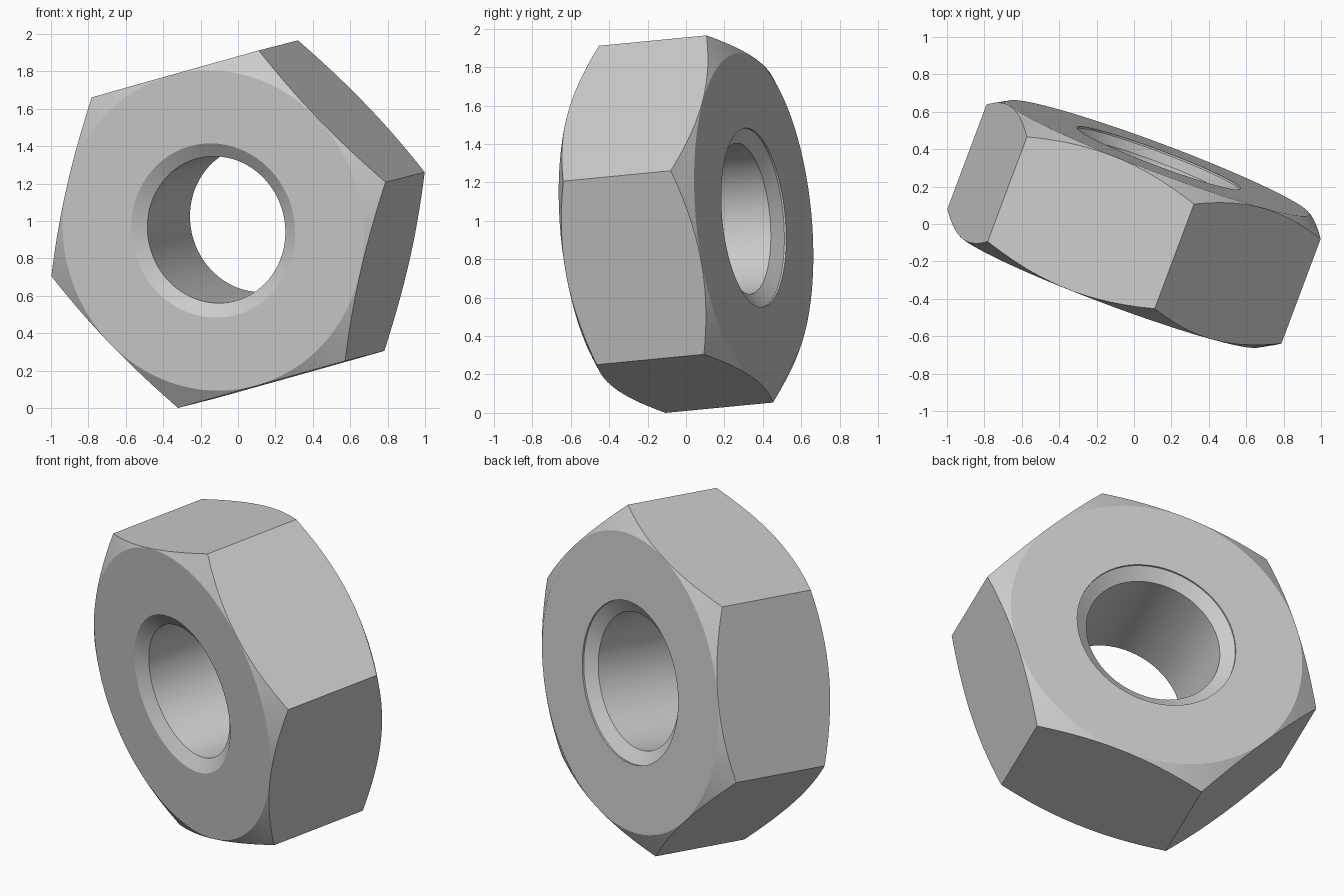
import bpy, bmesh, math
from mathutils import Vector, Matrix

cube = bpy.data.objects.get("Cube")
if cube:
    bpy.data.objects.remove(cube, do_unlink=True)

HALF = 0.378          # half thickness
CORNER = 0.995        # centre to hexagon corner
FACE_R = 0.86         # flat ring outer radius
RIM_R, BORE_R = 0.468, 0.394
SINK = 0.047          # depth of the countersink
LIP = 0.01            # small straight lip at the back rim
SEGMENTS = 80

steel = bpy.data.materials.new("steel grey")
steel.use_nodes = True
colour = (0.6, 0.6, 0.6, 1)
steel.diffuse_color = colour
steel.node_tree.nodes["Principled BSDF"].inputs["Base Color"].default_value = colour


def make_object(name, bm):
    bmesh.ops.recalc_face_normals(bm, faces=bm.faces)
    mesh = bpy.data.meshes.new(name)
    bm.to_mesh(mesh)
    bm.free()
    mesh.materials.append(steel)
    obj = bpy.data.objects.new(name, mesh)
    bpy.context.collection.objects.link(obj)
    return obj


# Revolved body: countersunk bore, flat rings and 30 degree outer chamfers
wide = 1.15
edge = HALF - (wide - FACE_R) * math.tan(math.radians(30))
profile = [(BORE_R, -HALF + SINK), (RIM_R, -HALF), (FACE_R, -HALF), (wide, -edge),
           (wide, edge), (FACE_R, HALF), (RIM_R, HALF), (RIM_R, HALF - LIP),
           (BORE_R, HALF - LIP - SINK)]
bm = bmesh.new()
verts = [bm.verts.new((r, 0, z)) for r, z in profile]
edges = [bm.edges.new((v, verts[i - 1])) for i, v in enumerate(verts)]
bmesh.ops.spin(bm, geom=verts + edges, cent=(0, 0, 0), axis=(0, 0, 1),
               angle=math.tau, steps=SEGMENTS, use_merge=True)
bmesh.ops.remove_doubles(bm, verts=bm.verts, dist=1e-5)
nut = make_object("hex_nut", bm)

# Hexagonal prism that trims the body to six flats
bm = bmesh.new()
bmesh.ops.create_cone(bm, cap_ends=True, segments=6, radius1=CORNER, radius2=CORNER, depth=2)
first = max(bm.verts, key=lambda v: v.co.x).co
bmesh.ops.rotate(bm, verts=bm.verts, cent=(0, 0, 0),
                 matrix=Matrix.Rotation(-math.atan2(first.y, first.x), 3, "Z"))
prism = make_object("hexagon_cutter", bm)
prism.hide_render = True

trim = nut.modifiers.new("hexagon trim", "BOOLEAN")
trim.operation = "INTERSECT"
trim.solver = "EXACT"
trim.object = prism
bpy.ops.object.select_all(action="DESELECT")
bpy.context.view_layer.objects.active = nut
nut.select_set(True)
bpy.ops.object.modifier_apply(modifier=trim.name)
bpy.data.objects.remove(prism, do_unlink=True)

# Tilt: local z runs along the bore, local x points at the upper corner
bore = Vector((0.35, 0.933, 0.09)).normalized()
corner = Vector((0.215, -0.175, 0.955))
corner = (corner - bore * corner.dot(bore)).normalized()
tilt = Matrix((corner, bore.cross(corner), bore)).transposed()
nut.data.transform(tilt.to_4x4())
low = min(v.co.z for v in nut.data.vertices)
nut.data.transform(Matrix.Translation((0, 0, -low)))

# Smooth bore and chamfers, crisp flats
bpy.ops.object.shade_smooth_by_angle(angle=math.radians(20))
